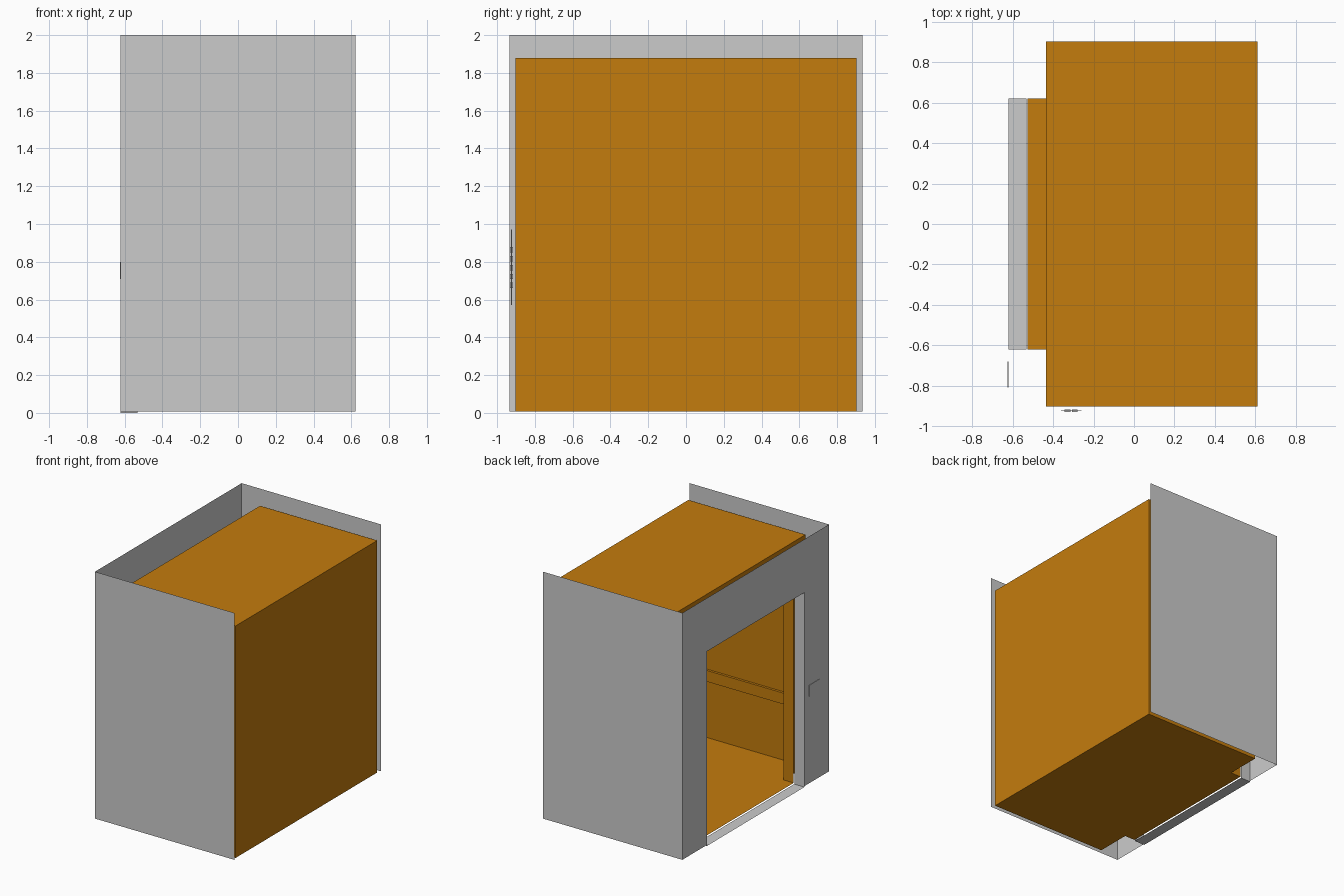
import bpy, bmesh

if "Cube" in bpy.data.objects:
    bpy.data.objects.remove(bpy.data.objects["Cube"])

orange = bpy.data.materials.new("orange_panel")
orange.diffuse_color = (0.55, 0.2, 0.004, 1)
orange.use_nodes = True
orange.node_tree.nodes["Principled BSDF"].inputs["Base Color"].default_value = orange.diffuse_color


def sheet(name, quads, mat=None):
    """Thin sheet-metal part made from flat quads."""
    bm = bmesh.new()
    for q in quads:
        bm.faces.new([bm.verts.new(p) for p in q])
    bmesh.ops.remove_doubles(bm, verts=bm.verts, dist=1e-5)
    me = bpy.data.meshes.new(name)
    bm.to_mesh(me)
    bm.free()
    ob = bpy.data.objects.new(name, me)
    bpy.context.collection.objects.link(ob)
    if mat:
        me.materials.append(mat)
    return ob


def plane_x(x, y0, y1, z0, z1):
    return [(x, y0, z0), (x, y0, z1), (x, y1, z1), (x, y1, z0)]


def plane_y(y, x0, x1, z0, z1):
    return [(x0, y, z0), (x1, y, z0), (x1, y, z1), (x0, y, z1)]


def plane_z(z, x0, x1, y0, y1):
    return [(x0, y0, z), (x1, y0, z), (x1, y1, z), (x0, y1, z)]


def door_wall(x, half, base, top):
    """Wall across y with the doorway left open."""
    return [plane_x(x, -half, -DOOR, base, top),
            plane_x(x, DOOR, half, base, top),
            plane_x(x, -DOOR, DOOR, HEAD, top)]


def reveal(x0, x1, sill):
    """Jambs, lintel and sill lining the doorway."""
    return [plane_y(-DOOR, x0, x1, sill, HEAD), plane_y(DOOR, x0, x1, sill, HEAD),
            plane_z(HEAD, x0, x1, -DOOR, DOOR), plane_z(sill, x0, x1, -DOOR, DOOR)]


def box(name, lo, hi, mat=None):
    bpy.ops.mesh.primitive_cube_add(size=1, location=[(a + b) / 2 for a, b in zip(lo, hi)])
    ob = bpy.context.object
    ob.name = name
    ob.scale = [b - a for a, b in zip(lo, hi)]
    if mat:
        ob.data.materials.append(mat)
    return ob


DOOR, HEAD, BASE = 0.622, 1.57, 0.008
XL, XR, YS = -0.622, 0.622, 0.935          # shaft extents
CL, CR, YC, CT = -0.435, 0.611, 0.902, 1.88  # cabin extents

# Shaft walls, open on the right and at the top
sheet("shaft_walls", door_wall(XL, YS, BASE, 2.0) +
      [plane_y(-YS, XL, XR, BASE, 2.0), plane_y(YS, XL, XR, BASE, 2.0)])
sheet("shaft_door_frame", reveal(XL, -0.531, 0.0))

# Cabin box and its doorway lining
sheet("cabin", door_wall(CL, YC, BASE, CT) +
      [plane_x(CR, -YC, YC, BASE, CT), plane_y(-YC, CL, CR, BASE, CT),
       plane_y(YC, CL, CR, BASE, CT), plane_z(BASE, CL, CR, -YC, YC),
       plane_z(CT, CL, CR, -YC, YC)], orange)
sheet("cabin_door_frame", reveal(-0.526, CL, BASE), orange)

# Bumper rails around the inside of the cabin
for side, y0, y1 in (("front", -YC, -YC + 0.02), ("back", YC - 0.02, YC)):
    box("rail_" + side, (CL, y0, 0.47), (CR, y1, 0.56), orange)
box("rail_right", (CR - 0.02, -YC + 0.02, 0.47), (CR, YC - 0.02, 0.56), orange)

# Call plate beside the doorway
box("call_plate", (XL - 0.003, -0.81, 0.71), (XL, -0.68, 0.80))

# Control panel with two columns of buttons
box("control_panel", (-0.36, -0.926, 0.57), (-0.26, -0.922, 0.97))
for row in range(5):
    for col in range(2):
        x, z = -0.329 + col * 0.036, 0.675 + row * 0.047
        box("button", (x - 0.014, -0.931, z - 0.014), (x + 0.014, -0.917, z + 0.014))
